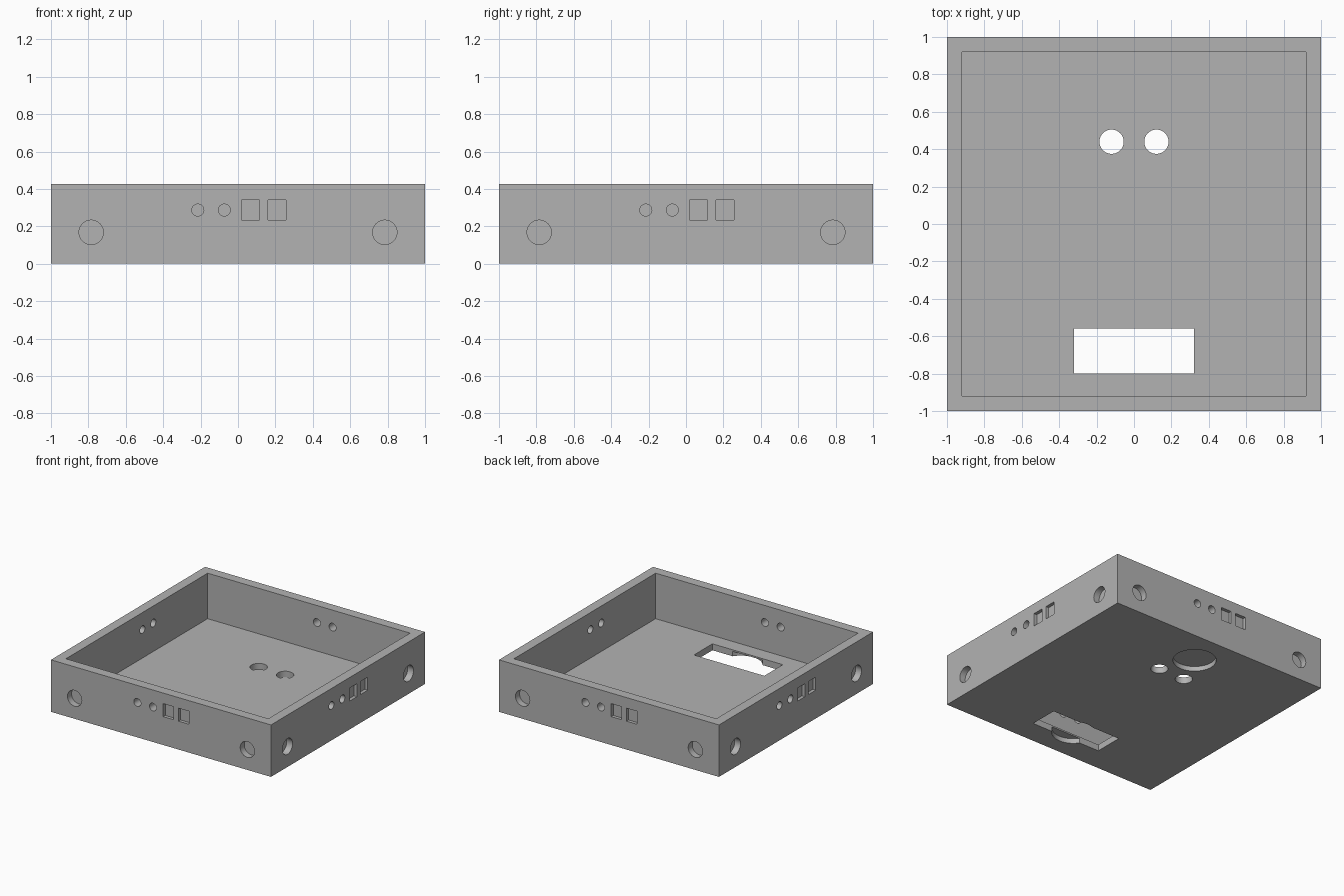
import bpy
import bmesh
from math import pi
from mathutils import Matrix, Vector

if "Cube" in bpy.data.objects:
    bpy.data.objects.remove(bpy.data.objects["Cube"])

HEIGHT, WALL, FLOOR = 0.427, 0.08, 0.053
OVER = 0.1  # how far cutters stick out past the surface


def add_box(bm, low, high, turn=Matrix()):
    low, high = Vector(low), Vector(high)
    place = Matrix.Translation((low + high) / 2) @ Matrix.Diagonal((*(high - low), 1))
    bmesh.ops.create_cube(bm, size=1, matrix=turn @ place)


def add_rod(bm, radius, depth, matrix, sides=48):
    bmesh.ops.create_cone(bm, cap_ends=True, segments=sides, radius1=radius,
                          radius2=radius, depth=depth, matrix=matrix)


def make_object(name, bm):
    bmesh.ops.recalc_face_normals(bm, faces=bm.faces)
    mesh = bpy.data.meshes.new(name)
    bm.to_mesh(mesh)
    bm.free()
    obj = bpy.data.objects.new(name, mesh)
    bpy.context.collection.objects.link(obj)
    return obj


def cut(target, name, bm):
    cutter = make_object(name, bm)
    cutter.hide_render = True
    mod = target.modifiers.new(name, "BOOLEAN")
    mod.operation, mod.solver, mod.object = "DIFFERENCE", "EXACT", cutter
    bpy.context.view_layer.objects.active = target
    bpy.ops.object.modifier_apply(modifier=mod.name)
    bpy.data.objects.remove(cutter)


# Solid block
bm = bmesh.new()
add_box(bm, (-1, -1, 0), (1, 1, HEIGHT))
tray = make_object("tray", bm)

# Open cavity
bm = bmesh.new()
inner = 1 - WALL
add_box(bm, (-inner, -inner, FLOOR), (inner, inner, HEIGHT + OVER))
cut(tray, "cavity", bm)

# Slot and two cable holes through the floor
bm = bmesh.new()
add_box(bm, (-0.32, -0.8, -OVER), (0.32, -0.56, FLOOR + OVER))
for x in (-0.12, 0.12):
    add_rod(bm, 0.065, 0.4, Matrix.Translation((x, 0.44, 0)))
cut(tray, "floor_openings", bm)

# Round recesses in the underside
bm = bmesh.new()
for y in (-0.71, 0.71):
    add_rod(bm, 0.163, 0.08, Matrix.Translation((0, y, 0)))
cut(tray, "underside_recesses", bm)

# Same set of holes and pockets in every wall
bm = bmesh.new()
for i in range(4):
    turn = Matrix.Rotation(i * pi / 2, 4, "Z")
    lie = Matrix.Rotation(pi / 2, 4, "X")
    for x in (-0.785, 0.785):
        add_rod(bm, 0.065, 0.106, turn @ Matrix.Translation((x, -1, 0.168)) @ lie)
    for x in (-0.215, -0.073):
        add_rod(bm, 0.032, 0.4, turn @ Matrix.Translation((x, -1, 0.287)) @ lie, 32)
    for x in (0.02, 0.16):
        add_box(bm, (x, -1 - OVER, 0.233), (x + 0.096, -0.973, 0.34), turn)
cut(tray, "wall_openings", bm)

# Grey plastic
grey = bpy.data.materials.new("grey_plastic")
grey.use_nodes = True
colour = (0.45, 0.45, 0.45, 1)
grey.diffuse_color = colour
grey.node_tree.nodes["Principled BSDF"].inputs["Base Color"].default_value = colour
tray.data.materials.clear()
tray.data.materials.append(grey)

# Smooth round walls, sharp edges
bpy.ops.object.select_all(action="DESELECT")
tray.select_set(True)
bpy.context.view_layer.objects.active = tray
bpy.ops.object.shade_smooth_by_angle(angle=pi / 6)
